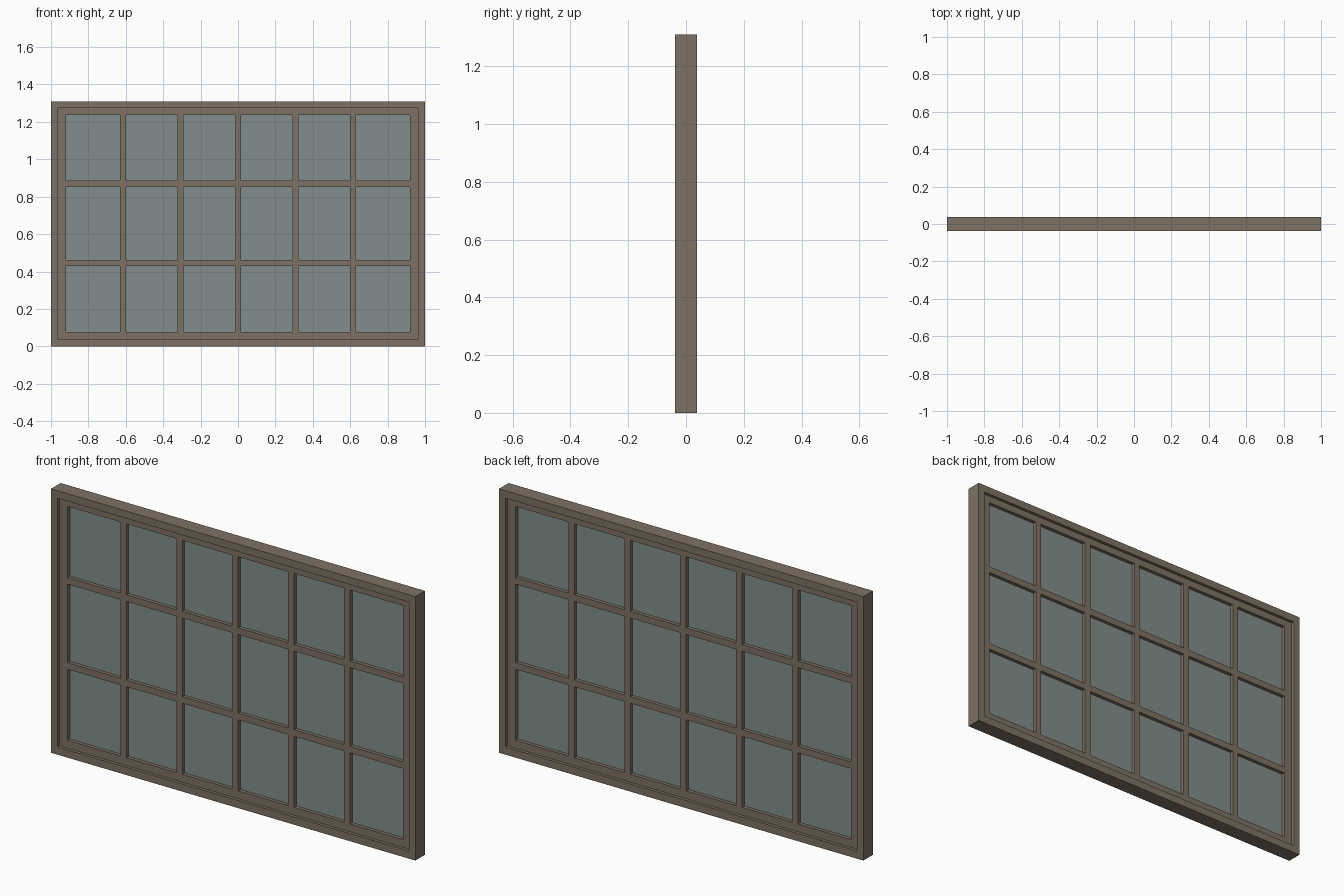
import bpy, bmesh

if "Cube" in bpy.data.objects:
    bpy.data.objects.remove(bpy.data.objects["Cube"])

W, H = 1.0, 1.31           # half width, height
FRAME_D, SASH_D, GLASS_D = 0.075, 0.044, 0.008
BAR = 0.033


def material(name, rgb):
    m = bpy.data.materials.new(name)
    m.diffuse_color = (*rgb, 1)
    m.use_nodes = True
    m.node_tree.nodes["Principled BSDF"].inputs["Base Color"].default_value = m.diffuse_color
    return m


def lattice(name, xs, zs, depth, mat):
    """Slab over the grid xs by zs, open at every cell whose indices are both odd."""
    bm = bmesh.new()
    grid = [[bm.verts.new((x, -depth / 2, z)) for z in zs] for x in xs]
    for i in range(len(xs) - 1):
        for j in range(len(zs) - 1):
            if not (i % 2 and j % 2):
                bm.faces.new((grid[i][j], grid[i + 1][j], grid[i + 1][j + 1], grid[i][j + 1]))
    ext = bmesh.ops.extrude_face_region(bm, geom=bm.faces[:], use_keep_orig=True)
    moved = [g for g in ext["geom"] if isinstance(g, bmesh.types.BMVert)]
    bmesh.ops.translate(bm, verts=moved, vec=(0, depth, 0))
    bmesh.ops.recalc_face_normals(bm, faces=bm.faces[:])
    me = bpy.data.meshes.new(name)
    bm.to_mesh(me)
    bm.free()
    me.materials.append(mat)
    ob = bpy.data.objects.new(name, me)
    bpy.context.collection.objects.link(ob)
    return ob


def bars(centres):
    return [c + s * BAR / 2 for c in centres for s in (-1, 1)]


wood = material("painted_wood", (0.21, 0.165, 0.125))
pane = material("glass", (0.22, 0.27, 0.27))

# Outer frame
lattice("outer_frame", [-W, -0.965, 0.965, W], [0, 0.038, 1.273, H], FRAME_D, wood)

# Sash with glazing bars, set back from the frame on both sides
xs = [-0.965, -0.92] + bars([k * 0.307 for k in range(-2, 3)]) + [0.92, 0.965]
zs = [0.038, 0.077] + bars([0.446, 0.869]) + [1.238, 1.273]
lattice("sash_and_glazing_bars", xs, zs, SASH_D, wood)

# Glass sheet held inside the sash
lattice("glass_sheet", [-0.94, 0.94], [0.057, 1.256], GLASS_D, pane)
